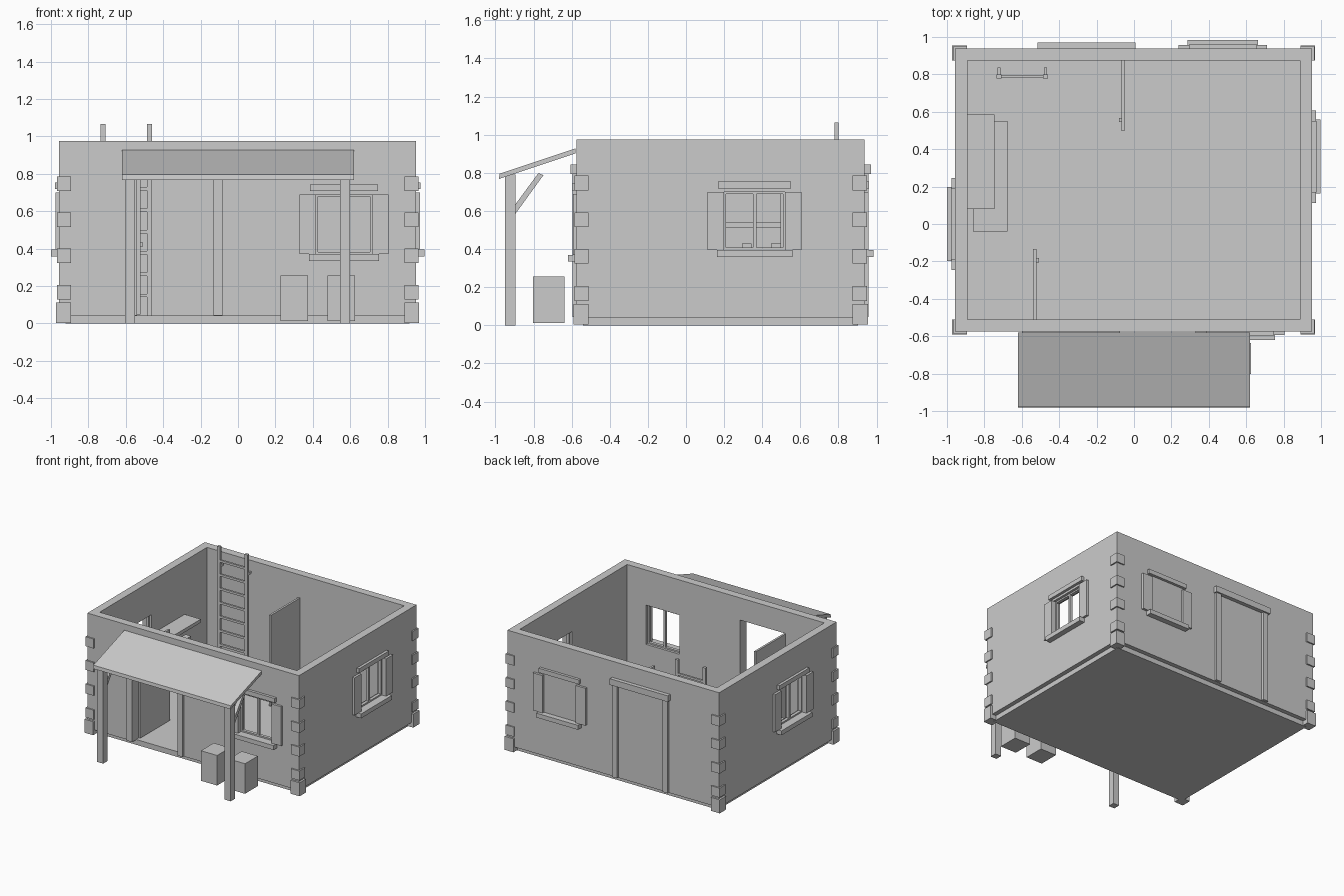
import bpy
import bmesh
from math import radians
from mathutils import Matrix, Vector

if "Cube" in bpy.data.objects:
    bpy.data.objects.remove(bpy.data.objects["Cube"], do_unlink=True)

grey = bpy.data.materials.new("plain_grey")
grey.use_nodes = True
grey.diffuse_color = (0.6, 0.6, 0.6, 1)
grey.node_tree.nodes["Principled BSDF"].inputs["Base Color"].default_value = (0.6, 0.6, 0.6, 1)


def add_object(name, bm):
    mesh = bpy.data.meshes.new(name)
    bmesh.ops.recalc_face_normals(bm, faces=bm.faces)
    bm.to_mesh(mesh)
    bm.free()
    mesh.materials.append(grey)
    obj = bpy.data.objects.new(name, mesh)
    bpy.context.scene.collection.objects.link(obj)
    return obj


def box(name, x, y, z, frame=Matrix()):
    """Box from (min, max) ranges, placed in a local frame."""
    lo, hi = Vector((x[0], y[0], z[0])), Vector((x[1], y[1], z[1]))
    bm = bmesh.new()
    bmesh.ops.create_cube(bm, size=1)
    scale = Matrix.Diagonal((*(hi - lo), 1))
    bm.transform(frame @ Matrix.Translation((lo + hi) / 2) @ scale)
    return add_object(name, bm)


def prism(name, profile, x):
    """Side profile of (y, z) points swept along x."""
    bm = bmesh.new()
    face = bm.faces.new([bm.verts.new((x[0], y, z)) for y, z in profile])
    side = bmesh.ops.extrude_face_region(bm, geom=[face])["geom"]
    moved = [v for v in side if isinstance(v, bmesh.types.BMVert)]
    bmesh.ops.translate(bm, verts=moved, vec=(x[1] - x[0], 0, 0))
    return add_object(name, bm)


def wall_frame(x, y, angle):
    """Local frame on a wall's outer face: -y points outward."""
    return Matrix.Translation((x, y, 0)) @ Matrix.Rotation(radians(angle), 4, "Z")


LEFT, RIGHT, FRONT, BACK = -0.956, 0.953, -0.575, 0.938
THICK, FLOOR, TOP = 0.065, 0.043, 0.976

# Floor slab and hollow walls
box("floor_slab", (LEFT + 0.035, RIGHT - 0.035), (FRONT + 0.035, BACK - 0.035), (0, FLOOR))
walls = box("walls", (LEFT, RIGHT), (FRONT, BACK), (FLOOR - 0.003, TOP))
cutters = [box("room_cutter", (LEFT + THICK, RIGHT - THICK),
               (FRONT + THICK, BACK - THICK), (-0.1, 1.2))]


# Windows: opening, frame, mullion, lintel, sill and shutters
def window(side, frame, half, bottom, top):
    cutters.append(box("window_cutter", (-half, half), (-0.1, 0.2), (bottom, top), frame))
    depth = (0.02, 0.045)
    box(side + "_window_mullion", (-0.009, 0.009), depth, (bottom, top), frame)
    box(side + "_window_bottom_rail", (-half, half), depth, (bottom, bottom + 0.012), frame)
    box(side + "_window_top_rail", (-half, half), depth, (top - 0.012, top), frame)
    box(side + "_window_lintel", (-half - 0.032, half + 0.032), (-0.022, 0.01),
        (top + 0.018, top + 0.054), frame)
    box(side + "_window_sill", (-half - 0.038, half + 0.038), (-0.045, 0.06),
        (bottom - 0.036, bottom), frame)
    for s in (-1, 1):
        xs = sorted((s * half, s * (half + 0.087)))
        box(side + "_shutter", xs, (-0.019, 0), (bottom, top), frame)
        stile = sorted((s * half, s * (half - 0.01)))
        box(side + "_window_stile", stile, depth, (bottom, top), frame)


window("front", wall_frame(0.567, FRONT, 0), 0.15, 0.37, 0.69)
window("right", wall_frame(RIGHT, 0.36, 90), 0.16, 0.395, 0.70)
window("back", wall_frame(0.475, BACK, 180), 0.15, 0.395, 0.70)
window("left", wall_frame(LEFT, 0.0, -90), 0.16, 0.395, 0.70)


# Doors: opening, jambs, lintel and a leaf standing open inward
def door(side, frame):
    cutters.append(box("door_cutter", (-0.205, 0.205), (-0.1, 0.2), (-0.1, 0.795), frame))
    for s in (-1, 1):
        xs = sorted((s * 0.205, s * 0.252))
        box(side + "_door_jamb", xs, (-0.02, 0.02), (FLOOR, 0.795), frame)
    box(side + "_door_lintel", (-0.262, 0.262), (-0.032, 0.02), (0.795, 0.845), frame)
    box(side + "_door_leaf", (-0.203, -0.186), (0.06, 0.442), (FLOOR + 0.005, 0.79), frame)
    box(side + "_door_handle", (-0.186, -0.172), (0.37, 0.392), (0.41, 0.432), frame)


door("front", wall_frame(-0.336, FRONT, 0))
door("back", wall_frame(-0.253, BACK, 180))

# Cut the room and openings out of the walls
for cutter in cutters:
    cutter.hide_render = True
    mod = walls.modifiers.new("cut", "BOOLEAN")
    mod.operation = "DIFFERENCE"
    mod.solver = "EXACT"
    mod.object = cutter
evaluated = walls.evaluated_get(bpy.context.evaluated_depsgraph_get())
cut_mesh = bpy.data.meshes.new_from_object(evaluated)
walls.modifiers.clear()
walls.data = cut_mesh
for cutter in cutters:
    bpy.data.objects.remove(cutter, do_unlink=True)

# Corner stones, slightly proud of the walls
for sx, cx in ((1, LEFT), (-1, RIGHT)):
    for sy, cy in ((1, FRONT), (-1, BACK)):
        for i, (bottom, top) in enumerate(((0.003, 0.113), (0.128, 0.205), (0.323, 0.4),
                                           (0.515, 0.592), (0.708, 0.785))):
            proud = 0.016 if i == 0 else 0.011
            xs = sorted((cx - sx * proud, cx + sx * 0.064))
            ys = sorted((cy - sy * proud, cy + sy * 0.064))
            box("corner_stone", xs, ys, (bottom, top))

# Porch: sloping roof, posts and braces
prism("porch_roof", [(-0.982, 0.768), (-0.978, 0.795), (-0.58, 0.928), (-0.58, 0.902)],
      (-0.62, 0.62))
for x in (-0.578, 0.572):
    box("porch_post", (x - 0.027, x + 0.027), (-0.95, -0.895), (0, 0.79))
    prism("porch_brace", [(-0.895, 0.585), (-0.895, 0.635), (-0.775, 0.798), (-0.748, 0.788)],
          (x - 0.016, x + 0.016))

# Crates under the porch
for x in (0.3, 0.552):
    box("crate", (x - 0.073, x + 0.073), (-0.802, -0.637), (0.012, 0.257))

# Ladder leaning over the back wall
for x in (-0.722, -0.473):
    box("ladder_rail", (x - 0.013, x + 0.013), (0.778, 0.8), (FLOOR, 1.065))
    box("ladder_hook", (x - 0.008, x + 0.008), (0.8, 0.838), (0.89, 0.91))
for i in range(8):
    z = 0.14 + 0.114 * i
    box("ladder_rung", (-0.722, -0.473), (0.781, 0.797), (z, z + 0.018))

# Wall shelf, table and cups
box("wall_shelf", (-0.892, -0.745), (0.08, 0.585), (0.512, 0.54))
box("table_top", (-0.86, -0.675), (-0.04, 0.55), (0.34, 0.37))
for x in (-0.845, -0.715):
    for y in (-0.02, 0.505):
        box("table_leg", (x, x + 0.025), (y, y + 0.025), (FLOOR, 0.34))
for y in (0.32, 0.47):
    box("cup", (-0.82, -0.77), (y - 0.025, y + 0.025), (0.37, 0.43))
